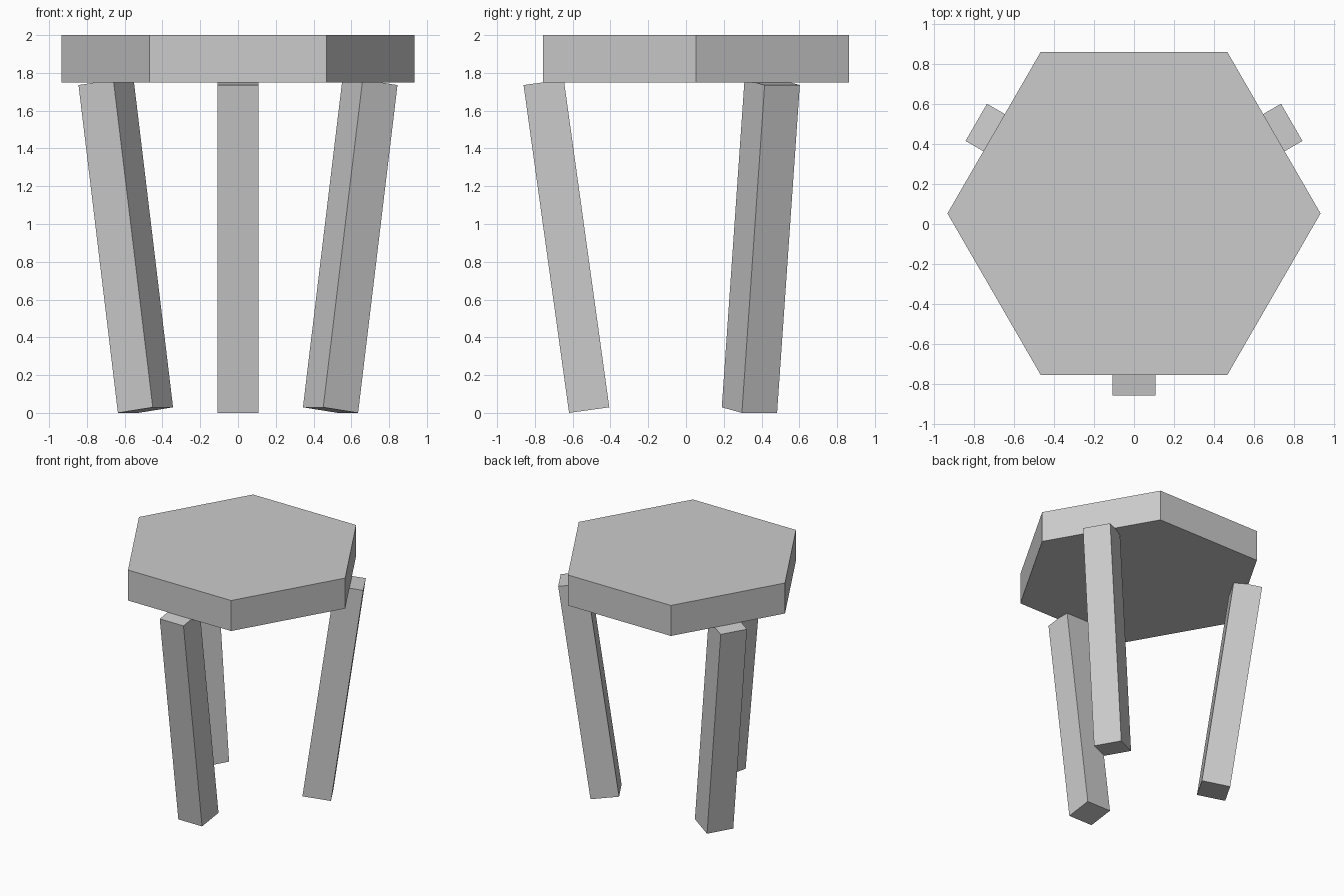
import bpy
from math import radians
from mathutils import Matrix, Vector

cube = bpy.data.objects.get("Cube")
if cube:
    bpy.data.objects.remove(cube, do_unlink=True)

# Single plain grey
grey = bpy.data.materials.new("plain_grey")
grey.use_nodes = True
colour = (0.6, 0.6, 0.6, 1)
grey.diffuse_color = colour
grey.node_tree.nodes["Principled BSDF"].inputs["Base Color"].default_value = colour

CENTRE = Vector((0, 0.053, 0))   # vertical axis of the stool

# Hexagonal seat with corners on the left and right
bpy.ops.mesh.primitive_cylinder_add(vertices=6, radius=0.935, depth=0.25,
                                    location=CENTRE + Vector((0, 0, 1.875)))
seat = bpy.context.object
seat.name = "seat"
seat.data.transform(Matrix.Rotation(radians(30), 4, 'Z'))
seat.data.materials.append(grey)


# Square legs leaning outwards towards the seat
def add_leg(name, turn):
    bpy.ops.mesh.primitive_cube_add(size=1)
    leg = bpy.context.object
    leg.name = name
    leg.data.transform(Matrix.Diagonal((0.215, 0.215, 1.752, 1)))
    leg.matrix_world = (Matrix.Translation(CENTRE)
                        @ Matrix.Rotation(radians(turn), 4, 'Z')
                        @ Matrix.Translation((0, -0.686, 0.8825))
                        @ Matrix.Rotation(radians(7.9), 4, 'X'))
    leg.data.materials.append(grey)


for name, turn in (("front_leg", 0), ("back_left_leg", 120), ("back_right_leg", 240)):
    add_leg(name, turn)
